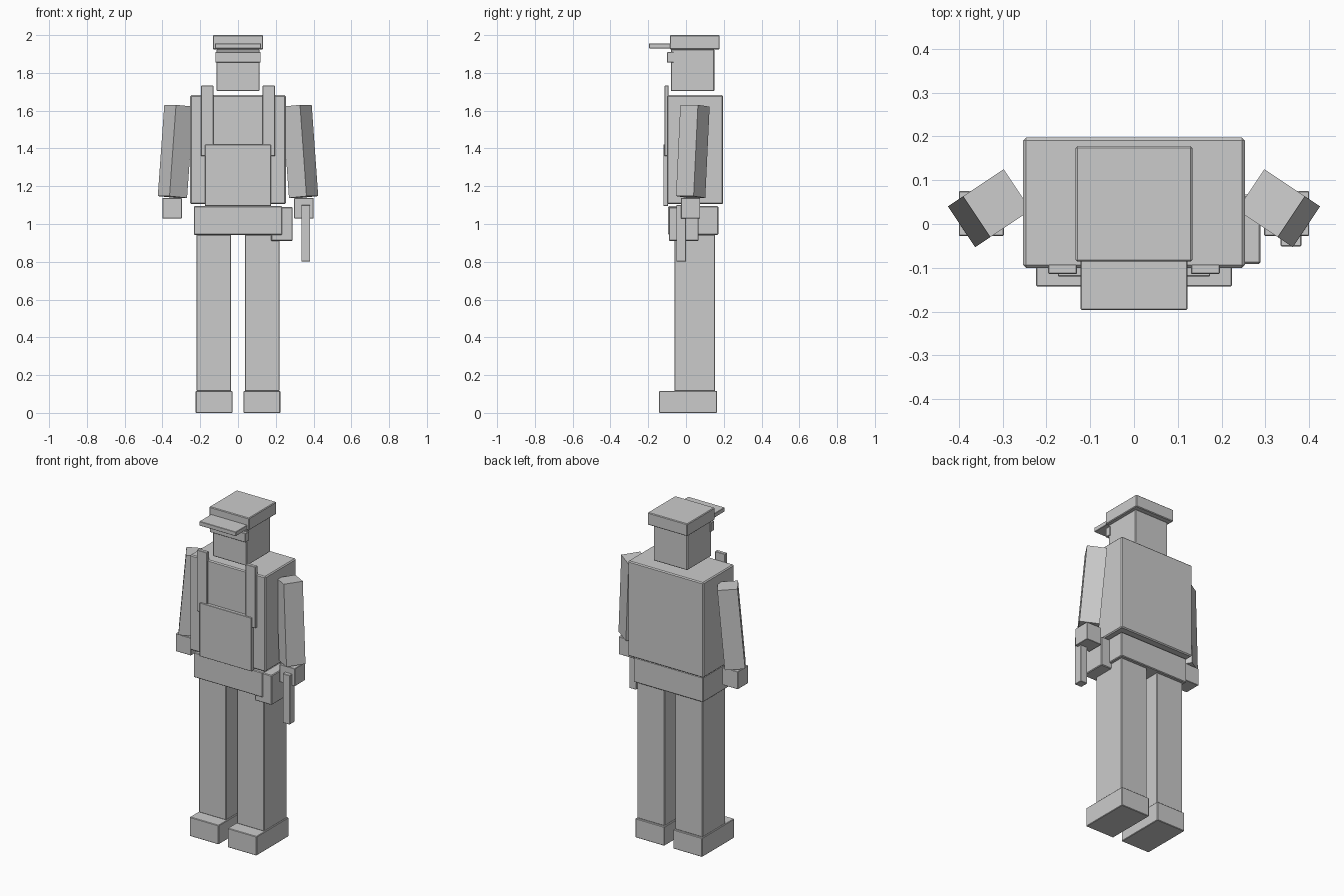
import bpy, bmesh
from math import radians
from mathutils import Matrix, Vector

if "Cube" in bpy.data.objects:
    bpy.data.objects.remove(bpy.data.objects["Cube"])


def box(name, x, y, z, bevel=0.004, mirror=False, rot=None):
    """Box from min/max ranges, geometry baked in world space; optional mirror over x."""
    size = Vector((x[1] - x[0], y[1] - y[0], z[1] - z[0]))
    mid = Vector((sum(x) / 2, sum(y) / 2, sum(z) / 2))
    bm = bmesh.new()
    mat = Matrix.Translation(mid) @ (rot or Matrix()) @ Matrix.Diagonal((*size, 1))
    bmesh.ops.create_cube(bm, size=1, matrix=mat)
    me = bpy.data.meshes.new(name)
    bm.to_mesh(me)
    bm.free()
    ob = bpy.data.objects.new(name, me)
    bpy.context.collection.objects.link(ob)
    if bevel:
        b = ob.modifiers.new("edge_bevel", 'BEVEL')
        b.width = bevel
        b.segments = 1
    if mirror:
        m = ob.modifiers.new("mirror", 'MIRROR')
        m.use_mirror_merge = False
    return ob


# Head and headgear
box("head", (-0.114, 0.114), (-0.08, 0.15), (1.703, 1.925))
box("eye_band", (-0.12, 0.12), (-0.1, -0.065), (1.855, 1.91), 0.002)
box("cap", (-0.133, 0.133), (-0.086, 0.178), (1.925, 2.0))
box("cap_brim", (-0.122, 0.122), (-0.196, -0.08), (1.93, 1.956), 0.002)

# Torso with vest
box("torso", (-0.253, 0.253), (-0.1, 0.197), (1.105, 1.682), 0.006)
box("vest_panel", (-0.174, 0.174), (-0.12, -0.095), (1.095, 1.42), 0.002)
box("vest_strap", (0.13, 0.196), (-0.114, -0.092), (1.36, 1.732), 0.002, True)

# Hips, holster
box("hips", (-0.233, 0.233), (-0.095, 0.171), (0.943, 1.094))
box("holster", (0.176, 0.289), (-0.091, 0.067), (0.91, 1.09))

# Legs and shoes
box("leg", (0.036, 0.219), (-0.062, 0.154), (0.115, 0.943), 0.003, True)
box("shoe", (0.03, 0.224), (-0.143, 0.165), (0.0, 0.116), 0.003, True)

# Arms, turned and flared outward
turn = Matrix.Rotation(radians(-33.7), 4, 'Z') @ Matrix.Rotation(radians(-4.9), 4, 'Y')
box("arm", (0.274, 0.386), (-0.02, 0.092), (1.142, 1.627), 0, True, turn)
box("hand", (0.297, 0.4), (-0.027, 0.075), (1.03, 1.137), 0.002, True)

# Baton held in one hand
box("baton", (0.335, 0.382), (-0.051, 0.0), (0.802, 1.1), 0.002)
